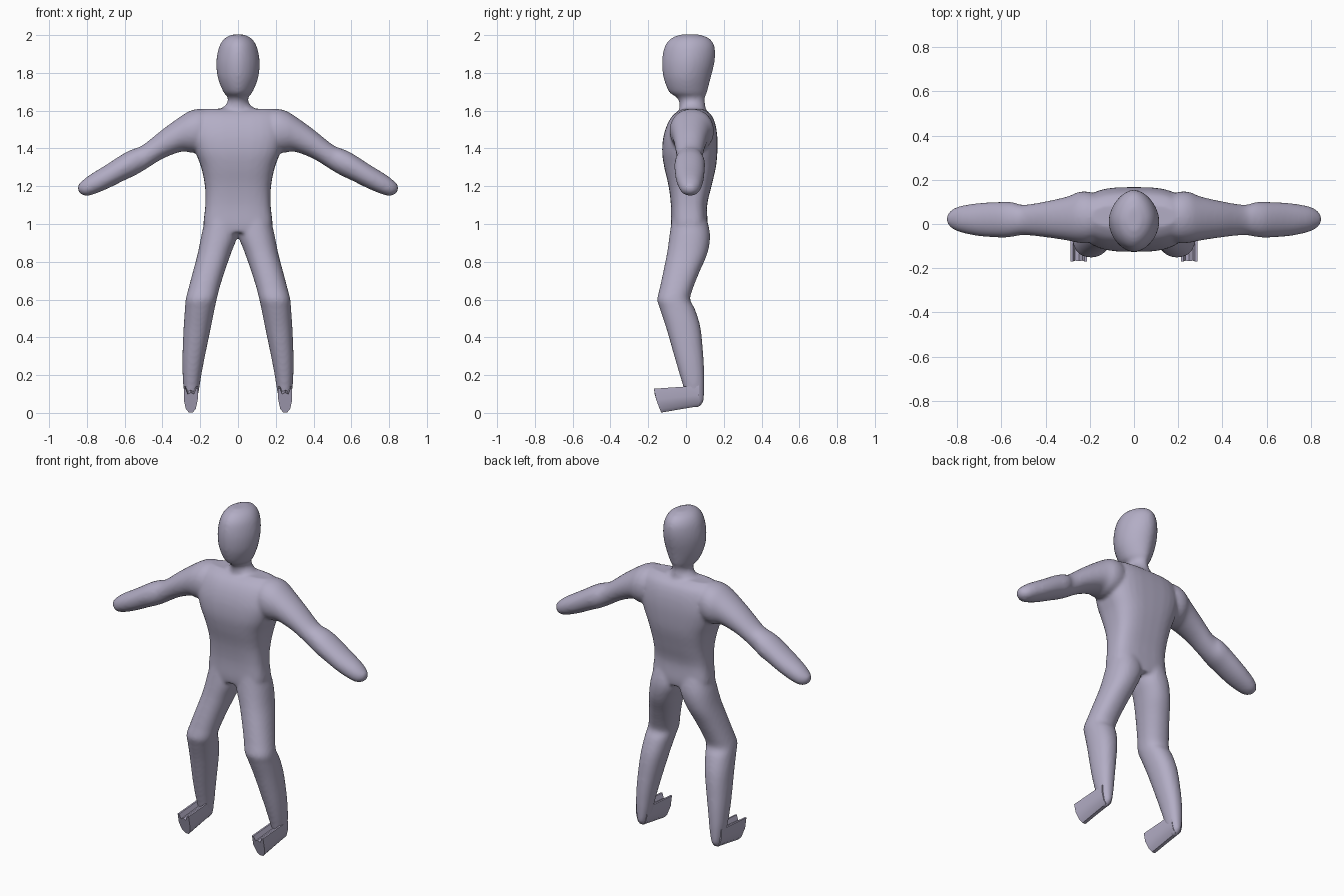
import bpy, bmesh, math
from mathutils import Vector

if "Cube" in bpy.data.objects:
    bpy.data.objects.remove(bpy.data.objects["Cube"])

skin = bpy.data.materials.new("lavender grey")
skin.diffuse_color = (0.45, 0.42, 0.56, 1)
skin.use_nodes = True
skin.node_tree.nodes["Principled BSDF"].inputs["Base Color"].default_value = skin.diffuse_color


def spline(rows, steps=4):
    """Smoothly interpolate a list of section rows (Catmull-Rom)."""
    out = []
    n = len(rows)
    for i in range(n - 1):
        p = [rows[max(i - 1, 0)], rows[i], rows[i + 1], rows[min(i + 2, n - 1)]]
        for s in range(steps):
            t = s / steps
            out.append([0.5 * (2 * b + (c - a) * t + (2 * a - 5 * b + 4 * c - d) * t * t
                               + (3 * b - a - 3 * c + d) * t ** 3)
                        for a, b, c, d in zip(*p)])
    return out + [list(rows[-1])]


def skin_rings(bm, rings):
    """Bridge rings of points into a closed tube."""
    vs = [[bm.verts.new(p) for p in r] for r in rings]
    n = len(vs[0])
    faces = [bm.faces.new((a[i], a[(i + 1) % n], b[(i + 1) % n], b[i]))
             for a, b in zip(vs, vs[1:]) for i in range(n)]
    faces += [bm.faces.new(vs[0]), bm.faces.new(vs[-1])]
    bmesh.ops.recalc_face_normals(bm, faces=faces)


def loft(bm, rows, along, power=2.0, side=1, n=32):
    """Rows: position, low/high of the first axis, low/high of the second axis."""
    rings = []
    for t, a0, a1, b0, b1 in spline(rows):
        ring = []
        for k in range(n):
            c, s = math.cos(2 * math.pi * k / n), math.sin(2 * math.pi * k / n)
            a = (a0 + a1) / 2 + (a1 - a0) / 2 * math.copysign(abs(c) ** (2 / power), c)
            b = (b0 + b1) / 2 + (b1 - b0) / 2 * math.copysign(abs(s) ** (2 / power), s)
            ring.append((side * a, b, t) if along == 'z' else (side * t, a, b))
        rings.append(ring)
    skin_rings(bm, rings)


def make_object(name, bm):
    me = bpy.data.meshes.new(name)
    bm.to_mesh(me)
    bm.free()
    me.materials.append(skin)
    ob = bpy.data.objects.new(name, me)
    bpy.context.collection.objects.link(ob)
    return ob


bm = bmesh.new()

# head and neck: z, half width, front, back
head = [(1.56, .10, -.03, .11), (1.61, .085, -.035, .105), (1.64, .058, -.035, .10),
        (1.67, .055, -.05, .10), (1.70, .078, -.09, .112), (1.77, .106, -.118, .13),
        (1.84, .115, -.127, .148), (1.90, .11, -.123, .155), (1.95, .095, -.108, .148),
        (1.985, .068, -.075, .12), (2.003, .03, -.03, .07)]
loft(bm, [(z, -w, w, f, b) for z, w, f, b in head], 'z', 1.8)

# torso: z, half width, front, back
torso = [(.955, .17, -.075, .11), (1.0, .183, -.08, .115), (1.1, .173, -.08, .112),
         (1.2, .175, -.092, .135), (1.3, .195, -.115, .158), (1.38, .225, -.126, .166),
         (1.46, .245, -.12, .166), (1.53, .24, -.098, .155), (1.58, .225, -.065, .132),
         (1.61, .19, -.02, .09)]
loft(bm, [(z, -w, w, f, b) for z, w, f, b in torso], 'z', 3.0)

# arms: x, front, back, bottom, top
arm = [(.12, -.06, .12, 1.40, 1.60), (.20, -.085, .145, 1.38, 1.61),
       (.25, -.085, .145, 1.378, 1.60), (.30, -.075, .125, 1.383, 1.572),
       (.40, -.06, .102, 1.345, 1.50), (.50, -.05, .087, 1.283, 1.42),
       (.55, -.058, .099, 1.255, 1.398), (.60, -.061, .10, 1.232, 1.376),
       (.70, -.055, .095, 1.183, 1.312), (.79, -.036, .08, 1.15, 1.256),
       (.83, -.015, .06, 1.158, 1.223), (.848, .01, .035, 1.18, 1.205)]

# legs: z, inner, outer, front, back
leg = [(1.06, .01, .165, -.07, .10), (.95, .0, .192, -.086, .127),
       (.85, .035, .212, -.10, .115), (.75, .07, .238, -.12, .073),
       (.66, .098, .262, -.139, .037), (.60, .113, .277, -.152, .022),
       (.55, .124, .281, -.138, .047), (.45, .144, .288, -.105, .077),
       (.30, .175, .294, -.062, .092), (.20, .194, .293, -.033, .097),
       (.13, .205, .288, -.012, .097), (.06, .22, .277, .005, .092),
       (.03, .235, .262, .03, .07)]
for side in (1, -1):
    loft(bm, arm, 'x', 2.1, side)
    loft(bm, leg, 'z', 2.2, side)

body = make_object("body", bm)
remesh = body.modifiers.new("blend", 'REMESH')
remesh.mode = 'VOXEL'
remesh.voxel_size = 0.01
remesh.use_smooth_shade = True
soft = body.modifiers.new("soften", 'SMOOTH')
soft.factor = 0.5
soft.iterations = 6

# feet: grooved top, narrow rounded sole, front end sloping back to the sole
outline = [(-.037, .128), (-.027, .128), (-.016, .10), (0, .108), (.016, .10),
           (.027, .128), (.037, .128), (.037, .07), (.026, .02), (.01, .002),
           (-.01, .002), (-.026, .02), (-.037, .07)]
for side, label in ((1, "left"), (-1, "right")):
    bm = bmesh.new()
    rings = []
    for t in (0, .35, .7, 1):
        ring = []
        for dx, z in outline:
            front = -.17 + .04 * (1 - z / .128) ** 1.5
            y = front + (.07 - front) * t
            ring.append((side * (.25 + dx), y, z + t * (.034 - .14 * z)))
        rings.append(ring)
    skin_rings(bm, rings)
    foot = make_object(label + "_foot", bm)
    bpy.context.view_layer.objects.active = foot
    foot.select_set(True)
    bpy.ops.object.shade_smooth_by_angle(angle=math.radians(40))
    foot.select_set(False)
